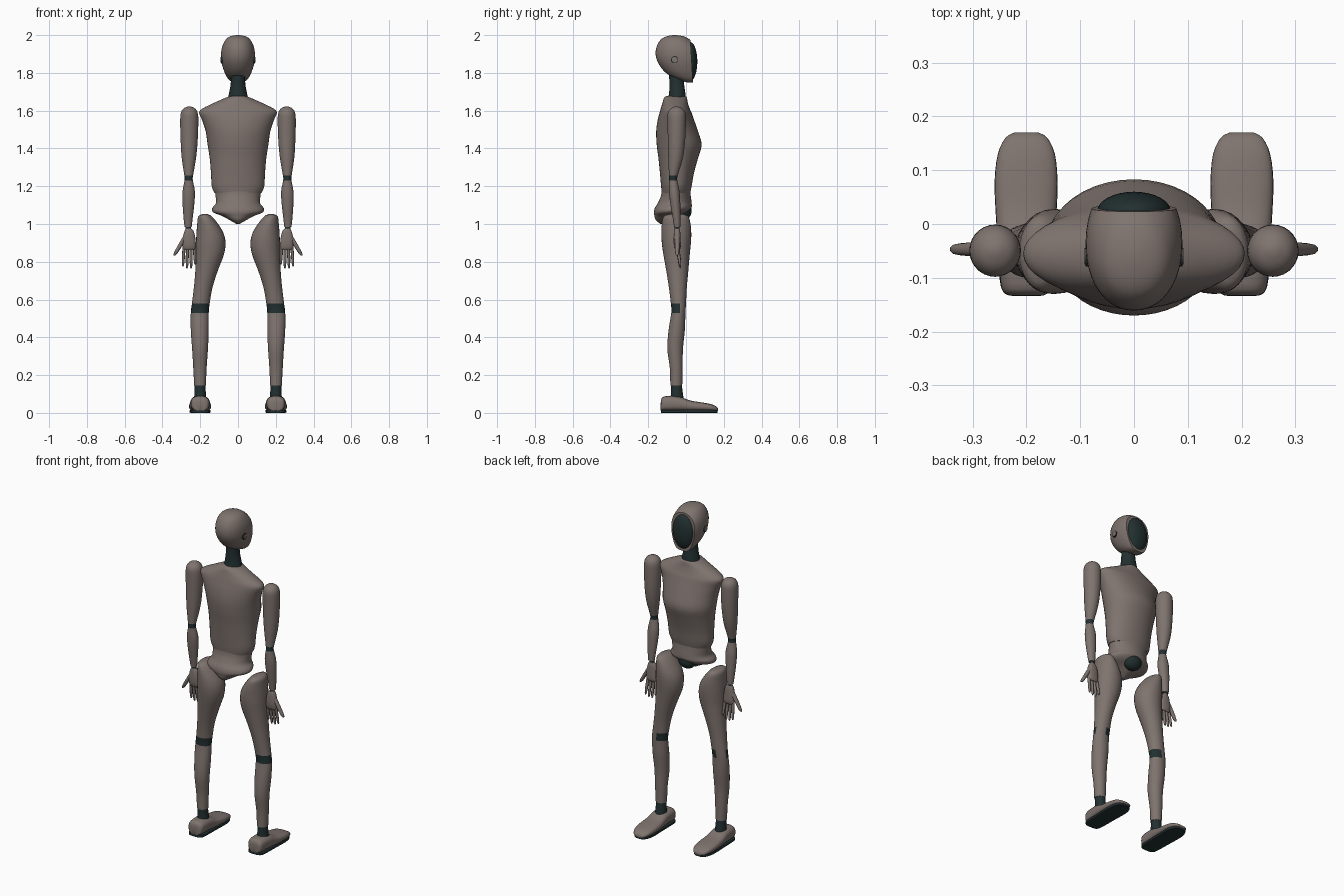
import bpy, bmesh, math
from mathutils import Vector


def material(name, rgb):
    m = bpy.data.materials.new(name)
    m.diffuse_color = (*rgb, 1)
    return m


SHELL = material("taupe shell", (0.21, 0.172, 0.157))
DARK = material("dark teal", (0.016, 0.029, 0.030))


def catmull(p0, p1, p2, p3, t):
    return [0.5 * (2 * b + (c - a) * t + (2 * a - 5 * b + 4 * c - d) * t * t
                   + (3 * b - a - 3 * c + d) * t ** 3)
            for a, b, c, d in zip(p0, p1, p2, p3)]


def finish(bm, name, mats, mirror):
    bmesh.ops.recalc_face_normals(bm, faces=bm.faces)
    me = bpy.data.meshes.new(name)
    bm.to_mesh(me)
    bm.free()
    ob = bpy.data.objects.new(name, me)
    bpy.context.collection.objects.link(ob)
    for m in mats:
        me.materials.append(m)
    bpy.ops.object.select_all(action='DESELECT')
    ob.select_set(True)
    bpy.context.view_layer.objects.active = ob
    bpy.ops.object.shade_smooth_by_angle(angle=math.radians(45))
    if mirror:
        ob.modifiers.new("mirror", 'MIRROR').use_mirror_merge = False
    return ob


def loft(name, rings, mats=(SHELL,), power=2.0, seg=28, sub=3, along_y=False,
         mirror=False, rule=None, cut=None):
    """Skin of superellipse rings (t, a0, a1, b0, b1) along z, or along y."""
    path = []
    for i in range(len(rings) - 1):
        p = [rings[max(i - 1, 0)], rings[i], rings[i + 1], rings[min(i + 2, len(rings) - 1)]]
        path += [catmull(*p, k / sub) for k in range(sub)]
    path.append(rings[-1])
    bm = bmesh.new()
    rows = []
    for t, a0, a1, b0, b1 in path:
        row = []
        for k in range(seg):
            w = 2 * math.pi * k / seg
            c, s = math.cos(w), math.sin(w)
            a = (a0 + a1) / 2 + (a1 - a0) / 2 * math.copysign(abs(c) ** (2 / power), c)
            b = (b0 + b1) / 2 + (b1 - b0) / 2 * math.copysign(abs(s) ** (2 / power), s)
            row.append(bm.verts.new((a, t, b) if along_y else (a, b, t)))
        rows.append(row)
    for lo, hi in zip(rows, rows[1:]):
        for k in range(seg):
            j = (k + 1) % seg
            bm.faces.new((lo[k], lo[j], hi[j], hi[k]))
    bm.faces.new(rows[0])
    bm.faces.new(rows[-1])
    if cut:
        bmesh.ops.bisect_plane(bm, geom=bm.verts[:] + bm.edges[:] + bm.faces[:],
                               plane_co=cut[0], plane_no=cut[1], clear_outer=True)
        bmesh.ops.holes_fill(bm, edges=[e for e in bm.edges if e.is_boundary])
    if rule:
        for f in bm.faces:
            f.material_index = int(rule(f.calc_center_median()))
    return finish(bm, name, mats, mirror)


def sym(rows):
    return [(z, -r, r, y0, y1) for z, r, y0, y1 in rows]


def ball(name, loc, scale, mat):
    bm = bmesh.new()
    bmesh.ops.create_uvsphere(bm, u_segments=32, v_segments=18, radius=1)
    for v in bm.verts:
        v.co = Vector(loc) + Vector(a * b for a, b in zip(v.co, scale))
    return finish(bm, name, (mat,), False)


# head shell, open at the front, with a domed face plate
loft("head_shell", sym([
    (2.0, .008, -.07, -.05), (1.993, .042, -.105, -.01), (1.975, .066, -.135, .022),
    (1.935, .085, -.157, .068), (1.89, .09, -.16, .088), (1.85, .086, -.146, .09),
    (1.81, .074, -.117, .088), (1.78, .06, -.078, .08), (1.76, .044, -.03, .066),
    (1.75, .022, .005, .05)]), power=2.1, seg=40, cut=((0, .03, 1.86), (0, 1, .06)))
ball("face_plate", (0, .022, 1.86), (.069, .038, .103), DARK)

# ear discs
for label, r, x1, mat in (("ear_ring", .019, .09, DARK), ("ear_cap", .015, .092, SHELL)):
    bm = bmesh.new()
    bmesh.ops.create_cone(bm, cap_ends=True, segments=20, radius1=r, radius2=r, depth=.02)
    for v in bm.verts:
        v.co = Vector((v.co.z + x1 - .01, v.co.y - .06, v.co.x + 1.87))
    finish(bm, label, (mat,), True)

# neck
loft("neck", sym([(1.65, .056, -.1, .0), (1.69, .048, -.09, -.003), (1.74, .039, -.088, -.01),
                  (1.8, .036, -.09, -.01)]), (DARK,))

# torso
loft("torso", sym([
    (1.677, .04, -.1, -.005), (1.67, .062, -.115, .004), (1.64, .13, -.125, .01),
    (1.61, .19, -.134, .02), (1.588, .206, -.14, .03), (1.55, .19, -.15, .043),
    (1.49, .171, -.158, .064), (1.42, .161, -.155, .083), (1.35, .15, -.146, .064),
    (1.27, .143, -.138, .042), (1.2, .139, -.132, .03), (1.165, .125, -.128, .022)]), seg=40)

# pelvis with hip flares, tapering down at the back
loft("pelvis", sym([
    (1.19, .125, -.128, .022), (1.15, .119, -.132, .025), (1.11, .117, -.15, .03),
    (1.085, .136, -.165, .028), (1.062, .132, -.17, .005), (1.043, .085, -.167, -.025),
    (1.02, .043, -.16, -.055), (1.0, .008, -.135, -.09)]), seg=40)
ball("crotch_core", (0, -.015, 1.07), (.055, .045, .05), DARK)

# legs with knee bands covering the back and the inner side
loft("leg", [
    (1.052, .16, .19, -.085, -.015), (1.04, .138, .21, -.118, .012), (1.0, .105, .216, -.128, .024),
    (.95, .076, .22, -.13, .028), (.9, .066, .222, -.128, .026), (.84, .074, .222, -.12, .02),
    (.75, .108, .226, -.104, .012), (.66, .136, .234, -.09, .004), (.578, .15, .244, -.08, .0),
    (.53, .155, .25, -.078, -.003), (.44, .155, .25, -.092, -.006), (.34, .159, .243, -.099, -.016),
    (.24, .166, .237, -.086, -.018), (.145, .17, .232, -.083, -.02)], (SHELL, DARK), mirror=True,
    rule=lambda c: .53 < c.z < .578 and (c.y < -.032 or c.x < .2))
loft("ankle", [(.155, .173, .229, -.08, -.023), (.1, .17, .231, -.08, -.016),
               (.06, .166, .234, -.085, -.01)], (DARK,), mirror=True)

# feet and soles
loft("foot", [
    (-.134, .18, .22, .012, .05), (-.13, .162, .239, .01, .075), (-.11, .152, .248, .009, .088),
    (-.04, .149, .253, .009, .088), (.02, .144, .257, .009, .066), (.08, .142, .259, .009, .056),
    (.13, .147, .253, .009, .047), (.16, .161, .239, .009, .034), (.17, .178, .222, .011, .022)],
    power=2.7, along_y=True, mirror=True)
loft("sole", [
    (-.133, .178, .222, 0, .016), (-.127, .16, .24, 0, .016), (-.1, .15, .25, 0, .016),
    (.02, .147, .254, 0, .016), (.09, .145, .256, 0, .016), (.13, .15, .25, 0, .016),
    (.158, .164, .236, 0, .016), (.167, .18, .22, 0, .016)], (DARK,), power=8,
    along_y=True, mirror=True)

# arms with elbow bands and wrist joints
loft("arm", [
    (1.622, .25, .266, -.056, -.042), (1.612, .228, .288, -.08, -.02), (1.59, .214, .302, -.096, -.004),
    (1.55, .21, .306, -.098, -.001), (1.45, .213, .304, -.096, -.004), (1.35, .222, .298, -.094, -.016),
    (1.256, .238, .284, -.09, -.044), (1.23, .239, .283, -.09, -.046), (1.17, .228, .294, -.09, -.034),
    (1.1, .232, .293, -.082, -.03), (1.03, .24, .288, -.07, -.029), (.985, .245, .283, -.063, -.03)],
    (SHELL, DARK), mirror=True, rule=lambda c: 1.23 < c.z < 1.256)
loft("wrist", [(.995, .25, .278, -.06, -.034), (.95, .247, .275, -.06, -.034)], (DARK,),
     seg=16, mirror=True)

# hands: palm, four fingers, thumb
loft("palm", [(.975, .246, .276, -.06, -.034), (.955, .232, .286, -.064, -.03),
              (.91, .224, .294, -.066, -.028), (.875, .224, .292, -.062, -.028),
              (.862, .23, .286, -.054, -.034)], power=2.5, seg=20, mirror=True)


def finger(name, top, tip, r):
    rows = []
    for t, k in ((0, 1), (.5, 1), (.9, .75), (1, .2)):
        x, y, z = Vector(top).lerp(Vector(tip), t)
        rows.append((z, x - r * k, x + r * k, y - r * k, y + r * k))
    loft(name, rows, seg=12, sub=2, mirror=True)


for i, low in enumerate((.785, .765, .765, .775)):
    x = .231 + .018 * i
    finger(f"finger_{i + 1}", (x, -.046, .885), (x + .004 * (i - 1.2), -.03, low), .0082)
finger("thumb", (.278, -.047, .935), (.338, -.047, .832), .0125)
